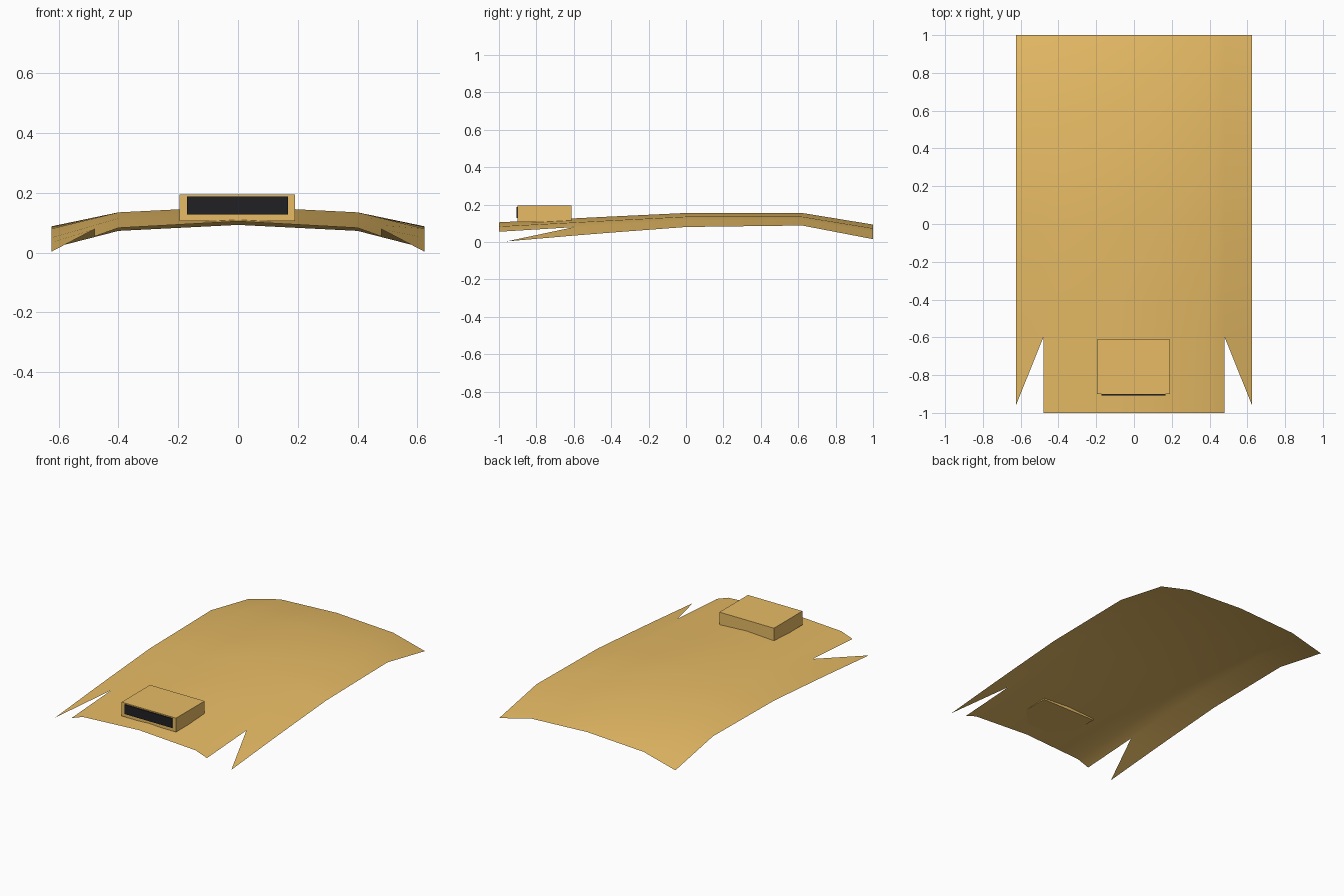
import bpy, bmesh

if "Cube" in bpy.data.objects:
    bpy.data.objects.remove(bpy.data.objects["Cube"])

def material(name, rgb):
    m = bpy.data.materials.new(name)
    m.diffuse_color = (*rgb, 1)
    m.use_nodes = True
    m.node_tree.nodes["Principled BSDF"].inputs["Base Color"].default_value = m.diffuse_color
    return m

orange = material("orange_paint", (0.80, 0.50, 0.13))
black = material("black_intake", (0.015, 0.015, 0.018))

def finish(name, bm, mat):
    me = bpy.data.meshes.new(name)
    bm.to_mesh(me)
    bm.free()
    me.materials.append(mat)
    ob = bpy.data.objects.new(name, me)
    bpy.context.collection.objects.link(ob)
    return ob

def box(name, x0, x1, y0, y1, z0, z1, mat):
    bm = bmesh.new()
    bmesh.ops.create_cube(bm, size=1)
    for v in bm.verts:
        v.co = (x0 if v.co.x < 0 else x1,
                y0 if v.co.y < 0 else y1,
                z0 if v.co.z < 0 else z1)
    return finish(name, bm, mat)

# Hood panel: rows of y, with heights at the centre, crease and outer edge
rows = [(-1.0, 0.105, 0.083, 0.003),
        (-0.6, 0.126, 0.104, 0.034),
        (-0.4, 0.136, 0.115, 0.050),
        (0.0, 0.155, 0.135, 0.080),
        (0.62, 0.155, 0.135, 0.088),
        (1.0, 0.093, 0.073, 0.015)]
columns = [-0.625, -0.48, -0.4, 0, 0.4, 0.48, 0.625]

bm = bmesh.new()
grid = []
for y, centre, crease, edge in rows:
    line = []
    for x in columns:
        z = {0: centre, 0.4: crease, 0.625: edge,
             0.48: crease + (edge - crease) * 0.356}[abs(x)]
        # The outer front corners are pointed tips, set back a little
        tip = y == -1 and abs(x) == 0.625
        line.append(bm.verts.new((x, -0.96 if tip else y, z)))
    grid.append(line)

for r in range(len(rows) - 1):
    for c in range(6):
        a, b = grid[r][c], grid[r][c + 1]
        d, e = grid[r + 1][c], grid[r + 1][c + 1]
        if r == 0 and c == 0:
            bm.faces.new((a, e, d))      # left tip beside the notch
        elif r == 0 and c == 5:
            bm.faces.new((b, e, d))      # right tip beside the notch
        else:
            bm.faces.new((a, b, e, d))

hood = finish("hood_panel", bm, orange)
hood.data.shade_smooth()

# Air scoop with a dark intake on its front
box("hood_scoop", -0.195, 0.191, -0.90, -0.612, 0.106, 0.195, orange)
box("scoop_intake", -0.171, 0.167, -0.907, -0.895, 0.128, 0.188, black)
